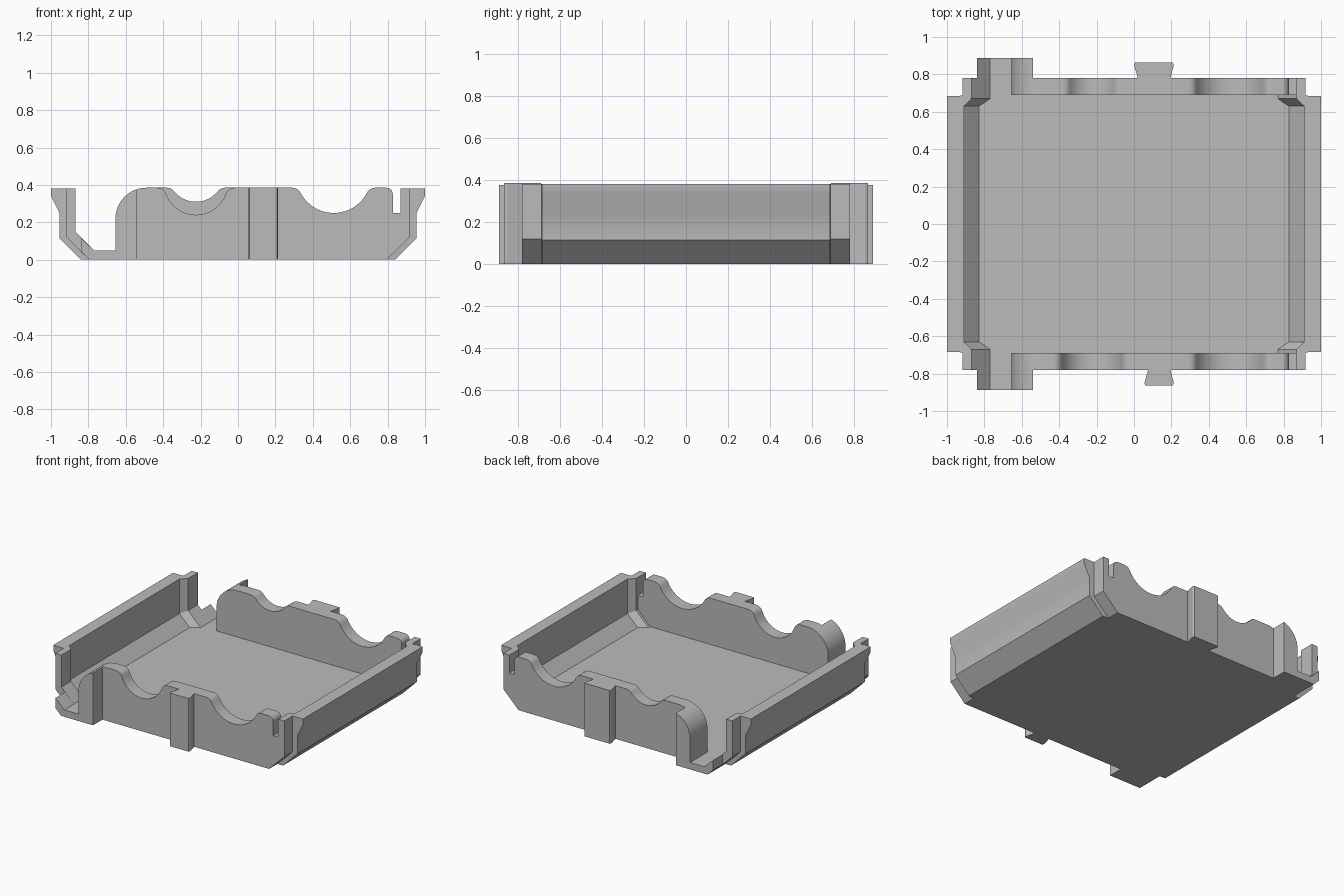
import bpy, bmesh
from math import sin, cos, pi, atan2, sqrt, radians

cube = bpy.data.objects.get("Cube")
if cube:
    bpy.data.objects.remove(cube, do_unlink=True)

grey = bpy.data.materials.new("plain_grey")
grey.use_nodes = True
colour = (0.5, 0.5, 0.5, 1)
grey.diffuse_color = colour
grey.node_tree.nodes["Principled BSDF"].inputs["Base Color"].default_value = colour

TOP = 0.385      # end wall height
FLOOR = 0.05     # floor thickness
END = 0.78       # outer face of the end walls


def loft(name, rings):
    """Skin a list of closed rings and cap both ends."""
    bm = bmesh.new()
    loops = [[bm.verts.new(p) for p in ring] for ring in rings]
    n = len(loops[0])
    for a, b in zip(loops, loops[1:]):
        for i in range(n):
            j = (i + 1) % n
            bm.faces.new((a[i], a[j], b[j], b[i]))
    bm.faces.new(loops[0])
    bm.faces.new(loops[-1])
    bmesh.ops.recalc_face_normals(bm, faces=bm.faces)
    mesh = bpy.data.meshes.new(name)
    bm.to_mesh(mesh)
    bm.free()
    mesh.materials.append(grey)
    obj = bpy.data.objects.new(name, mesh)
    bpy.context.scene.collection.objects.link(obj)
    return obj


def extrude_y(name, profile, y0, y1):
    return loft(name, [[(x, y, z) for x, z in profile] for y in (y0, y1)])


def extrude_z(name, outline, z0, z1):
    return loft(name, [[(x, y, z) for x, y in outline] for z in (z0, z1)])


def arc(cx, cz, r, a0, a1, steps):
    return [(cx + r * cos(a0 + (a1 - a0) * i / steps),
             cz + r * sin(a0 + (a1 - a0) * i / steps)) for i in range(steps + 1)]


def scoop(cx, cz, r, f=0.05):
    """Round dip in the wall top with filleted lips, left to right."""
    rise = cz - (TOP - f)
    dx = sqrt((r + f) ** 2 - rise ** 2)
    a = atan2(rise, dx)
    lip = arc(cx - dx, TOP - f, f, pi / 2, a, 5)
    dip = arc(cx, cz, r, pi + a, 2 * pi - a, 20)[1:-1]
    return lip + dip + [(2 * cx - x, z) for x, z in reversed(lip)]


# Tray with side walls: cross-sections lofted along y
big = [(1, 0.38), (1, 0.34), (0.955, 0.25), (0.955, 0.115), (0.84, 0)]
small = [(0.917, 0.38), (0.917, 0.34), (0.917, 0.25), (0.917, 0.12), (0.795, 0)]
wide = [(0.91, 0.38), (0.91, 0.13), (0.828, FLOOR)]
narrow = [(0.868, 0.38), (0.868, 0.148), (0.77, FLOOR)]


def section(y, outer, inner):
    half = inner[::-1] + outer
    return [(x, y, z) for x, z in half] + [(-x, y, z) for x, z in reversed(half)]


stations = [(END, small, narrow), (0.686, small, narrow), (0.684, big, narrow),
            (0.67, big, narrow), (0.63, big, wide)]
tray = loft("tray", [section(-y, o, i) for y, o, i in stations]
            + [section(y, o, i) for y, o, i in reversed(stations)])

# Rounded left shoulder shared by the end walls and the lugs
shoulder = arc(-0.49, TOP - 0.165, 0.165, pi, pi / 2, 12)
parts = []
for side, word, left_scoop, tail_left in (
        (-1, "front", (-0.225, 0.41, 0.17), 0.055),
        (1, "back", (-0.225, 0.46, 0.15), 0.0)):
    # End wall with two scoops and a slot beside the corner post
    profile = [(-0.655, 0.03)] + shoulder + scoop(*left_scoop) + scoop(0.512, 0.45, 0.2)
    profile += arc(0.792, TOP - 0.036, 0.036, pi / 2, 0, 6)
    profile += [(0.828, 0.25), (0.88, 0.25), (0.88, 0.09), (0.82, 0.03)]
    parts.append(extrude_y(word + "_wall", profile, side * 0.69, side * END))

    # Projecting lug: floor lip running into the rounded shoulder
    curve = [p for p in shoulder if p[0] < -0.545]
    edge_z = TOP - 0.165 + sqrt(0.165 ** 2 - 0.05 ** 2)
    lug = [(-0.795, 0), (-0.84, 0.045), (-0.84, 0.118), (-0.77, FLOOR), (-0.655, FLOOR)]
    lug += curve + [(-0.54, edge_z), (-0.54, 0)]
    parts.append(extrude_y(word + "_lug", lug, side * END, side * 0.888))

    # Dovetail key
    tail = [(tail_left + 0.02, side * END), (0.195, side * END), (0.213, side * 0.85),
            (0.208, side * 0.864), (tail_left + 0.006, side * 0.864),
            (tail_left + 0.001, side * 0.85)]
    parts.append(extrude_z(word + "_dovetail", tail, 0, TOP))

# Fuse everything into one body
bpy.context.view_layer.objects.active = tray
for part in parts:
    mod = tray.modifiers.new("join", "BOOLEAN")
    mod.operation = "UNION"
    mod.solver = "EXACT"
    mod.object = part
    bpy.ops.object.modifier_apply(modifier=mod.name)
    bpy.data.objects.remove(part, do_unlink=True)

for obj in bpy.context.selected_objects:
    obj.select_set(False)
tray.select_set(True)
bpy.ops.object.shade_smooth_by_angle(angle=radians(30))
